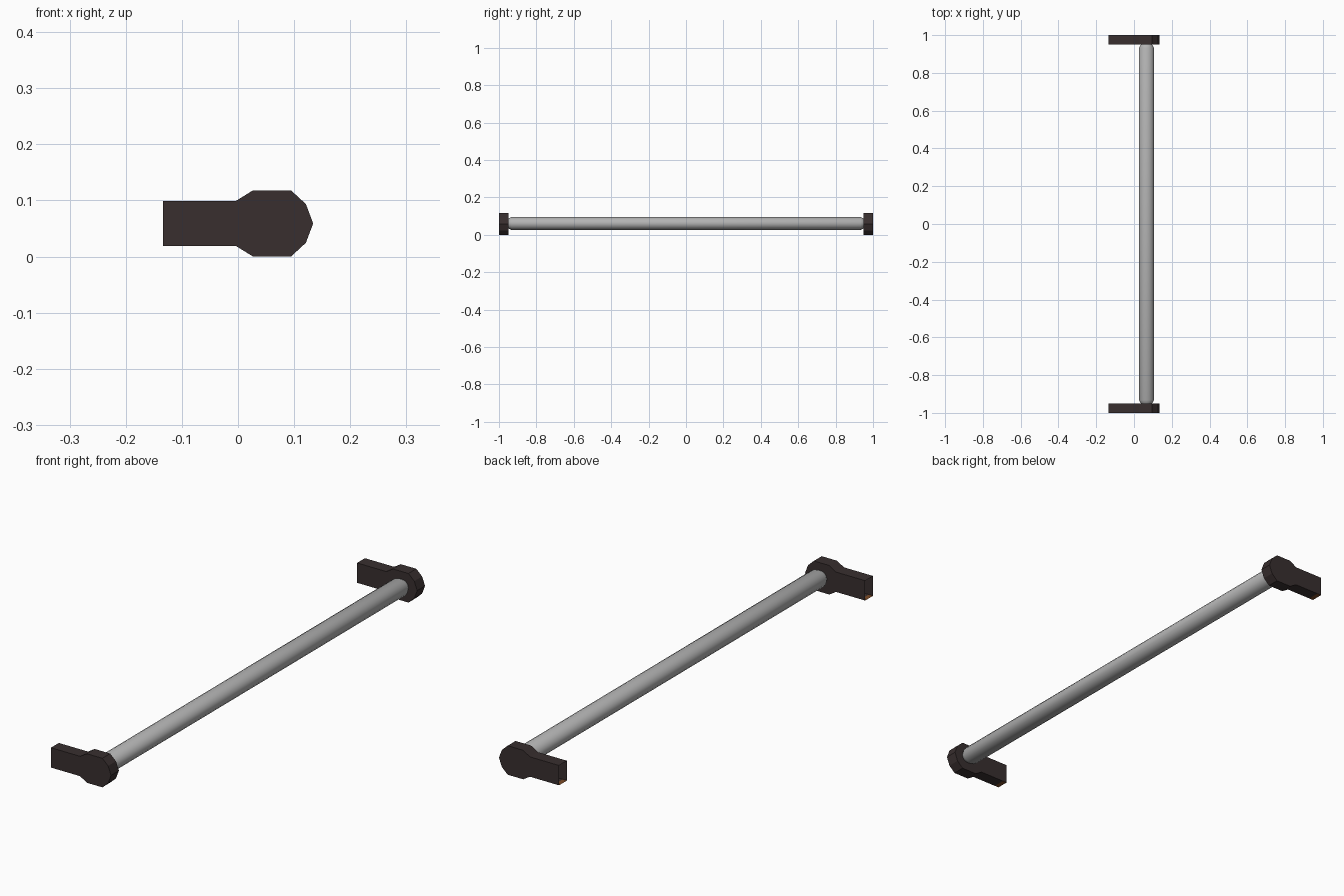
import bpy, bmesh, math

if "Cube" in bpy.data.objects:
    bpy.data.objects.remove(bpy.data.objects["Cube"])


def material(name, rgb):
    m = bpy.data.materials.new(name)
    m.diffuse_color = (*rgb, 1)
    m.use_nodes = True
    m.node_tree.nodes["Principled BSDF"].inputs["Base Color"].default_value = m.diffuse_color
    return m


DARK = material("dark_brown", (0.04, 0.028, 0.028))
ORANGE = material("rust_orange", (0.20, 0.07, 0.02))
GREY = material("steel_grey", (0.45, 0.45, 0.45))
CZ = 0.059  # height of the centre line


def finish(bm, name, mats):
    me = bpy.data.meshes.new(name)
    bm.to_mesh(me)
    bm.free()
    for m in mats:
        me.materials.append(m)
    ob = bpy.data.objects.new(name, me)
    bpy.context.collection.objects.link(ob)
    return ob


# Wall brackets: extruded keyhole profile, open at the wall end
def bracket(name, y0, y1):
    half = [(-0.134, 0.04), (-0.115, 0.04), (-0.004, 0.04), (0.026, 0.0585),
            (0.095, 0.0585), (0.121, 0.0345)]
    outline = ([(x, CZ - h) for x, h in half] + [(0.134, CZ)]
               + [(x, CZ + h) for x, h in reversed(half)])
    bm = bmesh.new()
    a = [bm.verts.new((x, y0, z)) for x, z in outline]
    b = [bm.verts.new((x, y1, z)) for x, z in outline]
    bm.faces.new(a)
    bm.faces.new(b[::-1])
    for i in range(len(a) - 1):
        f = bm.faces.new((a[i], b[i], b[i + 1], a[i + 1]))
        f.material_index = 1 if i == 0 else 0  # rusty underside tip
    bmesh.ops.recalc_face_normals(bm, faces=bm.faces)
    finish(bm, name, (DARK, ORANGE))


bracket("front_bracket", -1.0, -0.95)
bracket("back_bracket", 0.95, 1.0)

# Rail: slightly flattened tube with tapered ends
bm = bmesh.new()
SIDES = 16
rings = []
for y, s in [(-0.952, 0.7), (-0.945, 0.82), (-0.932, 1), (0.932, 1), (0.945, 0.82), (0.952, 0.7)]:
    rings.append([bm.verts.new((0.066 + 0.04 * s * math.cos(t), y, 0.061 + 0.035 * s * math.sin(t)))
                  for t in (2 * math.pi * i / SIDES for i in range(SIDES))])
for r, q in zip(rings, rings[1:]):
    for i in range(SIDES):
        j = (i + 1) % SIDES
        bm.faces.new((r[i], r[j], q[j], q[i]))
bm.faces.new(rings[0])
bm.faces.new(rings[-1])
bmesh.ops.recalc_face_normals(bm, faces=bm.faces)
rail = finish(bm, "rail", (GREY,))
bpy.context.view_layer.objects.active = rail
rail.select_set(True)
bpy.ops.object.shade_smooth_by_angle(angle=math.radians(30))
